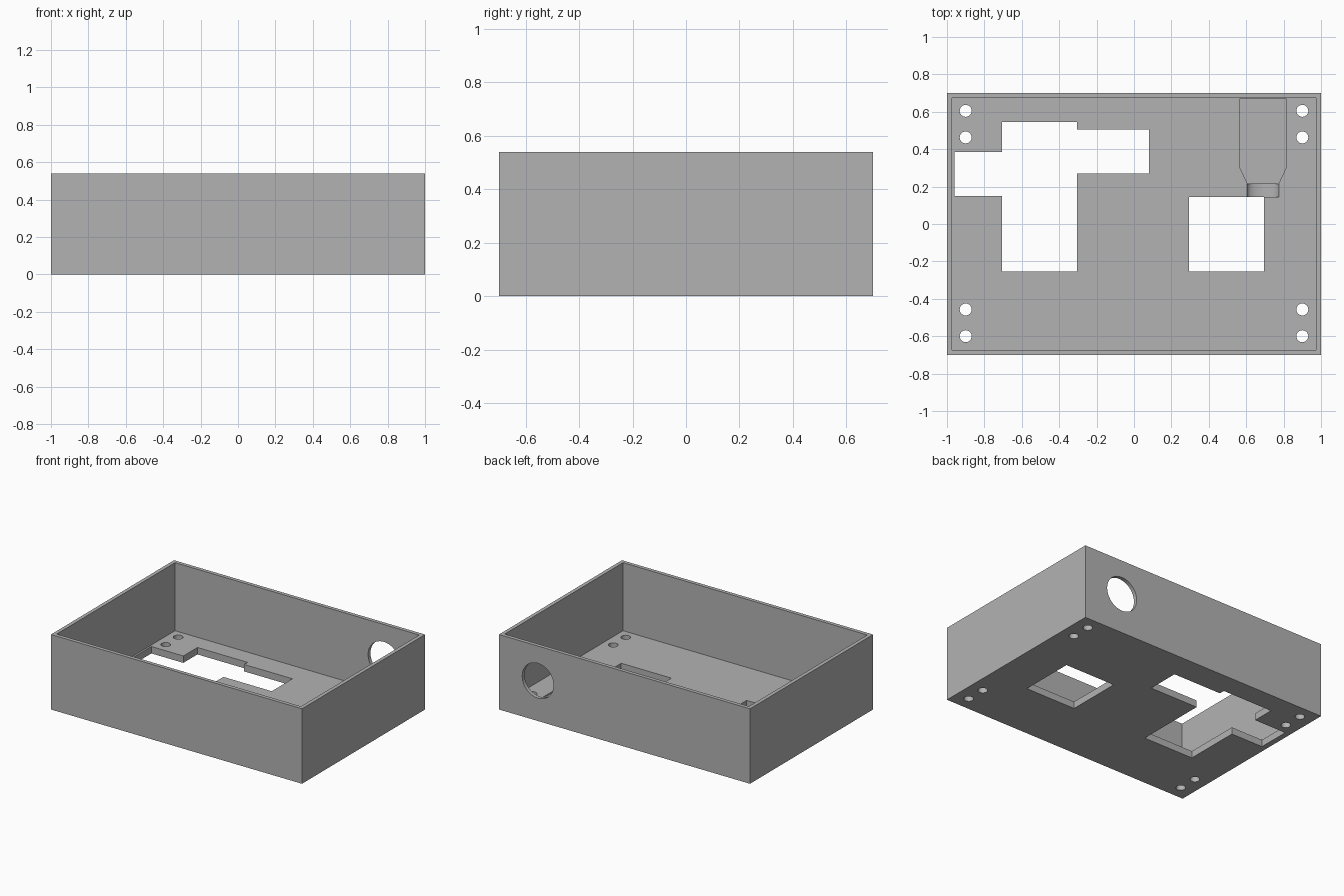
import bpy, bmesh
from math import radians
from mathutils import Matrix

old = bpy.data.objects.get("Cube")
if old:
    bpy.data.objects.remove(old, do_unlink=True)

HX, HY, HEIGHT = 1.0, 0.7, 0.54
WALL, FLOOR = 0.027, 0.05

grey = bpy.data.materials.new("plain grey")
grey.use_nodes = True
colour = (0.45, 0.45, 0.45, 1)
grey.diffuse_color = colour
grey.node_tree.nodes["Principled BSDF"].inputs["Base Color"].default_value = colour


def make(name, bm):
    bmesh.ops.recalc_face_normals(bm, faces=bm.faces)
    mesh = bpy.data.meshes.new(name)
    bm.to_mesh(mesh)
    bm.free()
    mesh.materials.append(grey)
    obj = bpy.data.objects.new(name, mesh)
    bpy.context.collection.objects.link(obj)
    return obj


def prism(name, points, z0, z1):
    bm = bmesh.new()
    face = bm.faces.new([bm.verts.new((x, y, z0)) for x, y in points])
    top = bmesh.ops.extrude_face_region(bm, geom=[face])["geom"]
    bmesh.ops.translate(bm, vec=(0, 0, z1 - z0),
                        verts=[v for v in top if isinstance(v, bmesh.types.BMVert)])
    return make(name, bm)


def block(name, x0, x1, y0, y1, z0, z1):
    return prism(name, [(x0, y0), (x1, y0), (x1, y1), (x0, y1)], z0, z1)


def cylinder(name, centre, radius, depth, matrix=Matrix(), sides=32):
    bm = bmesh.new()
    bmesh.ops.create_cone(bm, cap_ends=True, segments=sides, radius1=radius,
                          radius2=radius, depth=depth,
                          matrix=Matrix.Translation(centre) @ matrix)
    return make(name, bm)


def cut(target, cutter):
    mod = target.modifiers.new("cut", 'BOOLEAN')
    mod.operation = 'DIFFERENCE'
    mod.solver = 'EXACT'
    mod.object = cutter
    bpy.context.view_layer.objects.active = target
    bpy.ops.object.modifier_apply(modifier=mod.name)
    bpy.data.objects.remove(cutter, do_unlink=True)


# Open tray
tray = block("enclosure_tray", -HX, HX, -HY, HY, 0, HEIGHT)
ix, iy = HX - WALL, HY - WALL
cut(tray, block("cavity", -ix, ix, -iy, iy, FLOOR, 1))

# Stepped opening and square opening through the floor
for x0, x1, y0, y1 in [(-0.705, -0.305, -0.255, 0.545),
                       (-0.96, -0.6, 0.15, 0.385),
                       (-0.4, 0.08, 0.27, 0.505),
                       (0.295, 0.695, -0.255, 0.145)]:
    cut(tray, block("floor_opening", x0, x1, y0, y1, -0.1, 0.2))

# Screw holes in the corners
for x in (-0.9, 0.9):
    for y in (-0.6, -0.457, 0.463, 0.605):
        cut(tray, cylinder("screw_hole", (x, y, 0), 0.032, 0.3, sides=24))

# Shallow plug recess with a rounded trough at its tip
px = 0.69
side = [(0.123, iy - 0.001), (0.123, 0.3), (0.083, 0.215)]
outline = [(px - w, y) for w, y in side] + [(px + w, y) for w, y in reversed(side)]
cut(tray, prism("plug_recess", outline, FLOOR - 0.01, 0.1))
along_y = Matrix.Rotation(radians(90), 4, 'X')
flatten = Matrix.Diagonal((1, 1, 0.5, 1))
cut(tray, cylinder("tip_trough", (px, 0.18, FLOOR), 0.085, 0.07, flatten @ along_y))

# Round cable hole in the back wall
cut(tray, cylinder("cable_hole", (px, HY, 0.29), 0.125, 0.2, along_y, 48))

bpy.ops.object.select_all(action='DESELECT')
tray.select_set(True)
bpy.context.view_layer.objects.active = tray
bpy.ops.object.shade_smooth_by_angle(angle=radians(30))
